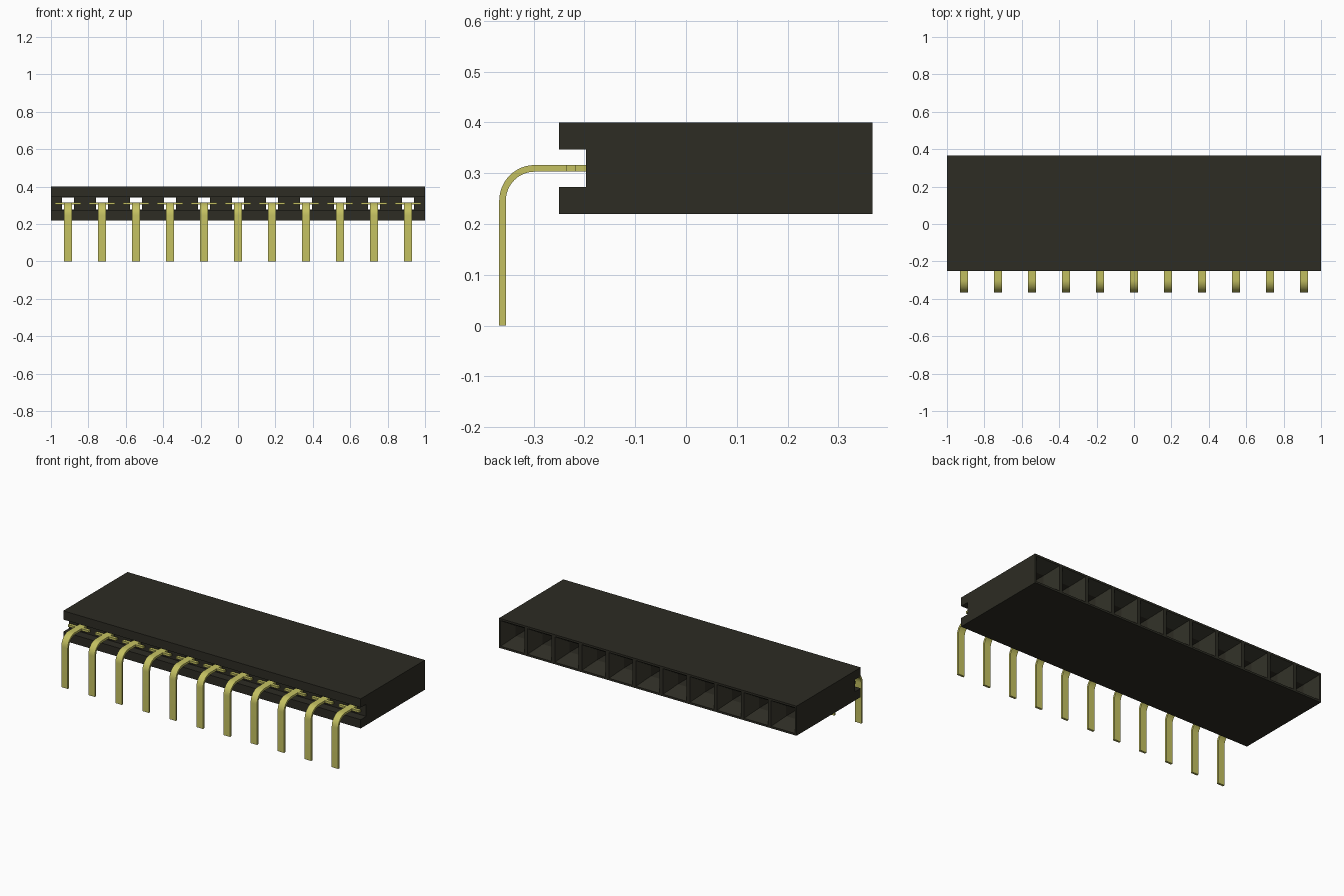
import bpy, bmesh, math

if "Cube" in bpy.data.objects:
    bpy.data.objects.remove(bpy.data.objects["Cube"], do_unlink=True)

PINS = 11
PITCH = 2.0 / PINS
FRONT, WALL, BACK = -0.25, -0.197, 0.367      # lip front, groove wall, socket face
BOTTOM, TOP = 0.22, 0.40
G_LOW, G_HIGH = 0.273, 0.347                  # groove height range
MID = 0.31


def material(name, color):
    m = bpy.data.materials.new(name)
    m.use_nodes = True
    m.diffuse_color = color
    m.node_tree.nodes["Principled BSDF"].inputs["Base Color"].default_value = color
    return m


def finish(name, bm, mat):
    bmesh.ops.remove_doubles(bm, verts=bm.verts, dist=1e-5)
    bmesh.ops.recalc_face_normals(bm, faces=bm.faces)
    mesh = bpy.data.meshes.new(name)
    bm.to_mesh(mesh)
    bm.free()
    mesh.materials.append(mat)
    ob = bpy.data.objects.new(name, mesh)
    bpy.context.collection.objects.link(ob)
    return ob


def loft(bm, rings):
    """Join consecutive rings of points with quads."""
    rows = [[bm.verts.new(p) for p in ring] for ring in rings]
    for a, b in zip(rows, rows[1:]):
        for i in range(len(a)):
            j = (i + 1) % len(a)
            bm.faces.new((a[i], a[j], b[j], b[i]))
    return rows


def rect(x, y, half, z0, z1):
    return [(x - half, y, z0), (x + half, y, z0), (x + half, y, z1), (x - half, y, z1)]


black = material("black plastic", (0.026, 0.025, 0.017, 1))
gold = material("gold contact", (0.55, 0.53, 0.12, 1))
centres = [(i - (PINS - 1) / 2) * PITCH for i in range(PINS)]

# Housing: one tapered socket and through hole per cell
bm = bmesh.new()
for x in centres:
    loft(bm, [rect(x, BACK, PITCH / 2, BOTTOM, TOP),
              rect(x, BACK, 0.08, MID - 0.078, MID + 0.078),
              rect(x, BACK - 0.075, 0.032, MID - 0.032, MID + 0.032),
              rect(x, WALL, 0.032, MID - 0.032, MID + 0.032),
              rect(x, WALL, PITCH / 2, G_LOW, G_HIGH)])
    # Outer skin and grooved front of the cell
    c_profile = [(WALL, G_HIGH), (FRONT, G_HIGH), (FRONT, TOP), (BACK, TOP),
                 (BACK, BOTTOM), (FRONT, BOTTOM), (FRONT, G_LOW), (WALL, G_LOW)]
    for k, (a, b) in enumerate(zip(c_profile, c_profile[1:])):
        if k != 3:                            # socket face is already made
            bm.faces.new([bm.verts.new((x + s * PITCH / 2, *p))
                          for s, p in ((-1, a), (1, a), (1, b), (-1, b))])
# End caps
for end in (-1, 1):
    bm.faces.new([bm.verts.new((end, *p)) for p in c_profile])
finish("housing", bm, black)


# Bent pin: flat strip following an L-shaped path with a rounded corner
HALF_W, THICK, OUTER = 0.0215, 0.013, 0.070
Y_OUT, Z_OUT = -0.3675, 0.316
cy, cz = Y_OUT + OUTER, Z_OUT - OUTER
path = [(Y_OUT, 0.0, 1, 0)]                   # point on outer side, inward normal
for k in range(13):
    a = math.radians(180 - 90 * k / 12)
    c, s = math.cos(a), math.sin(a)
    path.append((cy + OUTER * c, cz + OUTER * s, -c, -s))
path.append((-0.10, Z_OUT, 0, -1))

for n, x in enumerate(centres, 1):
    bm = bmesh.new()
    rows = loft(bm, [[(x - HALF_W, y, z), (x + HALF_W, y, z),
                      (x + HALF_W, y + ny * THICK, z + nz * THICK),
                      (x - HALF_W, y + ny * THICK, z + nz * THICK)]
                     for y, z, ny, nz in path])
    bm.faces.new(rows[0])
    bm.faces.new(rows[-1])
    pin = finish(f"pin_{n:02d}", bm, gold)
    bpy.ops.object.select_all(action="DESELECT")
    pin.select_set(True)
    bpy.context.view_layer.objects.active = pin
    bpy.ops.object.shade_smooth_by_angle(angle=math.radians(30))

    # Retaining wings on both sides of the pin
    bm = bmesh.new()
    for side in (-1, 1):
        xc = x + side * (HALF_W + 0.07) / 2
        half = (0.07 - HALF_W) / 2
        rows = loft(bm, [rect(xc, y, half, Z_OUT - THICK, Z_OUT) for y in (-0.235, -0.216)])
        bm.faces.new(rows[0])
        bm.faces.new(rows[1])
    finish(f"pin_wings_{n:02d}", bm, gold)
